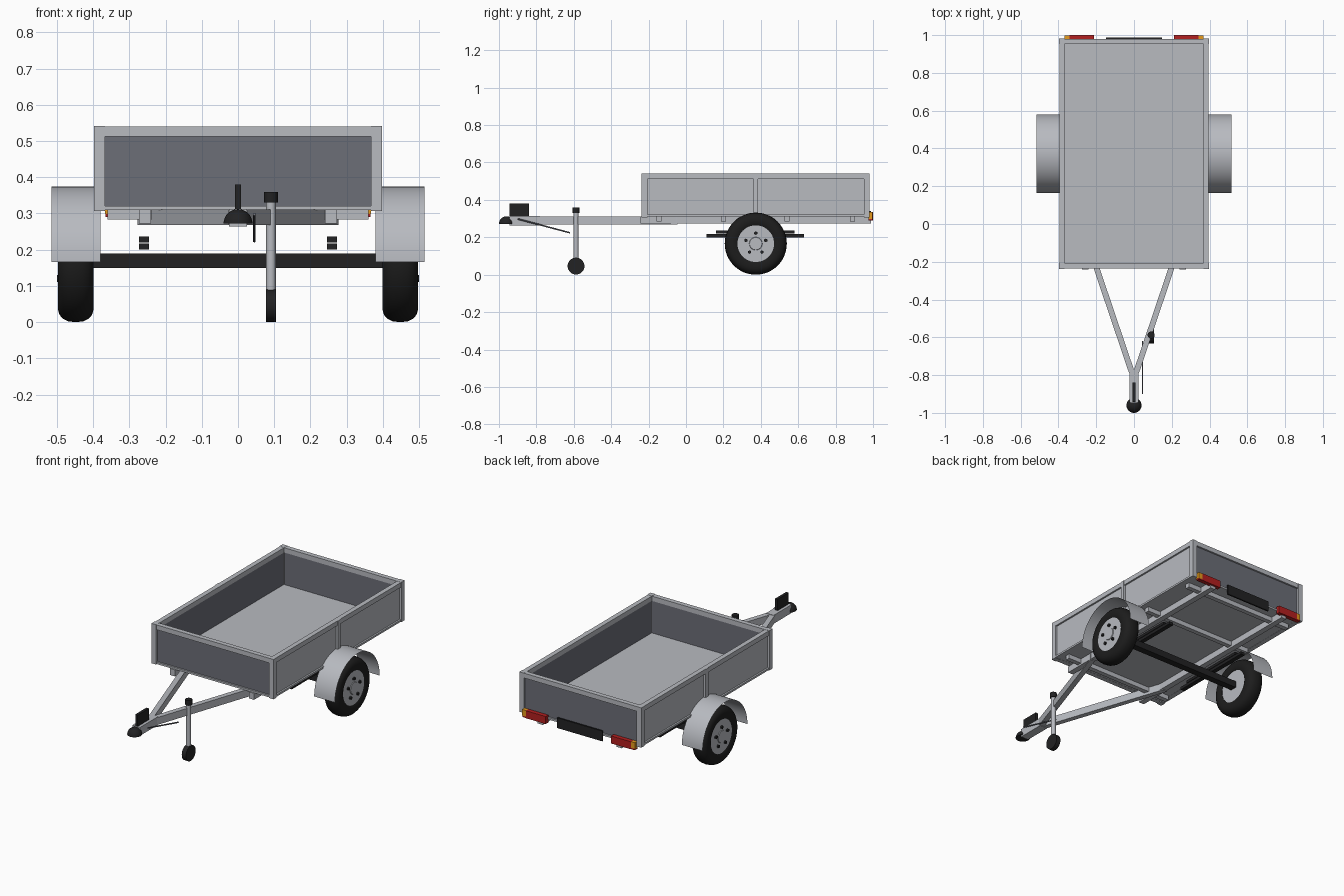
import bpy, bmesh, math
from mathutils import Vector, Matrix

cube = bpy.data.objects.get("Cube")
if cube:
    bpy.data.objects.remove(cube, do_unlink=True)


def material(name, rgb, rough=0.6):
    m = bpy.data.materials.new(name)
    m.use_nodes = True
    m.diffuse_color = (*rgb, 1)
    bsdf = m.node_tree.nodes["Principled BSDF"]
    bsdf.inputs["Base Color"].default_value = (*rgb, 1)
    bsdf.inputs["Roughness"].default_value = rough
    return m


ZINC = material("zinc grey", (0.48, 0.495, 0.53))
DARK = material("dark panel grey", (0.15, 0.157, 0.187))
RUBBER = material("tyre black", (0.012, 0.012, 0.012))
BLACK = material("black paint", (0.016, 0.016, 0.017))
RED = material("lamp red", (0.45, 0.014, 0.014))
AMBER = material("lamp amber", (0.8, 0.33, 0.012))


def finish(name, bm, mat, smooth=False):
    bmesh.ops.recalc_face_normals(bm, faces=bm.faces)
    me = bpy.data.meshes.new(name)
    bm.to_mesh(me)
    bm.free()
    me.materials.append(mat)
    ob = bpy.data.objects.new(name, me)
    bpy.context.collection.objects.link(ob)
    if smooth:
        bpy.ops.object.select_all(action="DESELECT")
        ob.select_set(True)
        bpy.context.view_layer.objects.active = ob
        bpy.ops.object.shade_smooth_by_angle(angle=math.radians(35))


def box(name, x, y, z, mat):
    """Box from (min, max) pairs."""
    bm = bmesh.new()
    bmesh.ops.create_cube(bm, size=1)
    for v in bm.verts:
        v.co = [(a + b) / 2 + c * (b - a) for (a, b), c in zip((x, y, z), v.co)]
    finish(name, bm, mat)


def pair(name, x, y, z, mat):
    """The same box on both sides."""
    box("left_" + name, x, y, z, mat)
    box("right_" + name, (-x[1], -x[0]), y, z, mat)


def rod(name, a, b, r, mat, sides=20):
    a, b = Vector(a), Vector(b)
    bm = bmesh.new()
    m = Matrix.Translation((a + b) / 2) @ (b - a).to_track_quat("Z", "Y").to_matrix().to_4x4()
    bmesh.ops.create_cone(bm, cap_ends=True, segments=sides, radius1=r, radius2=r,
                          depth=(b - a).length, matrix=m)
    finish(name, bm, mat, True)


def lathe(name, profile, centre, mat, side=1, steps=48):
    """Turn (offset, radius) points about an axle along x."""
    bm = bmesh.new()
    vs = [bm.verts.new((side * o, 0, r)) for o, r in profile]
    es = [bm.edges.new(p) for p in zip(vs, vs[1:])]
    bmesh.ops.spin(bm, geom=vs + es, cent=(0, 0, 0), axis=(1, 0, 0),
                   angle=math.tau, steps=steps, use_duplicate=False)
    bmesh.ops.remove_doubles(bm, verts=bm.verts, dist=1e-5)
    bmesh.ops.translate(bm, verts=bm.verts, vec=centre)
    finish(name, bm, mat, True)


# Tray floor and walls
W, Y0, Y1, Z0, Z1, T = 0.395, -0.235, 0.98, 0.31, 0.54, 0.028
box("floor", (-0.38, 0.38), (Y0 + 0.015, Y1 - 0.015), (0.311, 0.322), ZINC)
pair("side_panel", (0.378, 0.385), (Y0 + 0.01, Y1 - 0.01), (Z0 + 0.005, Z1 - 0.01), ZINC)
pair("side_liner", (0.37, 0.378), (Y0 + 0.01, Y1 - 0.01), (Z0 + 0.005, Z1 - 0.01), DARK)
for name, y in (("front_panel", Y0 + 0.01), ("tail_panel", Y1 - 0.025)):
    box(name, (-0.38, 0.38), (y, y + 0.015), (Z0 + 0.005, Z1 - 0.01), DARK)

# Tray frame: posts and rails
for z, label in (((Z1 - T, Z1), "top"), ((Z0, Z0 + 0.011), "bottom")):
    pair("side_rail_" + label, (W - T, W), (Y0, Y1), z, ZINC)
    box("front_rail_" + label, (T - W, W - T), (Y0, Y0 + T), z, ZINC)
    box("tail_rail_" + label, (T - W, W - T), (Y1 - T, Y1), z, ZINC)
pair("front_post", (W - T, W + 0.002), (Y0 - 0.002, Y0 + T), (Z0 - 0.003, Z1 + 0.001), ZINC)
pair("rear_post", (W - T, W + 0.002), (Y1 - T, Y1 + 0.002), (Z0 - 0.003, Z1 + 0.001), ZINC)
pair("middle_post", (0.38, W + 0.003), (0.36, 0.385), (Z0, Z1), ZINC)

# Chassis rails and crossmembers
pair("chassis_rail", (0.24, 0.274), (-0.242, 0.988), (0.273, 0.311), ZINC)
for i, y in enumerate((-0.145, 0.2, 0.54, 0.89)):
    box(f"crossmember_{i + 1}", (-0.36, 0.36), (y - 0.014, y + 0.014), (0.284, 0.312), ZINC)

# Drawbar: two converging beams and a nose
for side, label in ((1, "left"), (-1, "right")):
    bm = bmesh.new()
    ends = [(0.01, -0.79), (0.262, -0.045)]
    ring = [(x + d, y) for (x, y), ds in zip(ends, ((-0.016, 0.016), (0.016, -0.016))) for d in ds]
    face = bm.faces.new([bm.verts.new((side * x, y, 0.268)) for x, y in ring])
    up = bmesh.ops.extrude_face_region(bm, geom=[face])["geom"]
    bmesh.ops.translate(bm, vec=(0, 0, 0.043),
                        verts=[g for g in up if isinstance(g, bmesh.types.BMVert)])
    finish(label + "_drawbar", bm, ZINC)
box("drawbar_nose", (-0.025, 0.025), (-0.945, -0.78), (0.264, 0.313), ZINC)

# Coupling head, handle and brake rod
bm = bmesh.new()
bmesh.ops.create_uvsphere(bm, u_segments=32, v_segments=16, radius=0.04,
                          matrix=Matrix.Translation((0, -0.96, 0.272)))
bmesh.ops.bisect_plane(bm, geom=bm.verts[:] + bm.edges[:] + bm.faces[:],
                       plane_co=(0, 0, 0.272), plane_no=(0, 0, -1), clear_outer=True)
bmesh.ops.holes_fill(bm, edges=[e for e in bm.edges if e.is_boundary], sides=0)
finish("coupling_head", bm, BLACK, True)
box("coupling_handle", (-0.008, 0.008), (-0.943, -0.84), (0.312, 0.38), BLACK)
rod("brake_rod", (0.045, -0.9, 0.298), (0.045, -0.62, 0.224), 0.004, DARK, 10)

# Jockey wheel
JX, JY = 0.091, -0.588
rod("jockey_post", (JX, JY, 0.07), (JX, JY, 0.335), 0.0135, ZINC)
rod("jockey_cap", (JX, JY, 0.33), (JX, JY, 0.36), 0.019, BLACK)
rod("jockey_wheel", (JX - 0.0138, JY, 0.046), (JX + 0.0138, JY, 0.046), 0.045, BLACK, 32)

# Axle and leaf springs
CY, CZ = 0.373, 0.166
box("axle", (-0.41, 0.41), (CY - 0.02, CY + 0.02), (0.15, 0.189), BLACK)
pair("spring_lower_leaf", (0.246, 0.273), (0.11, 0.63), (0.2, 0.217), BLACK)
pair("spring_upper_leaf", (0.246, 0.273), (0.16, 0.58), (0.22, 0.236), BLACK)

# Road wheels and mudguards
for side, label in ((1, "left"), (-1, "right")):
    hub = Vector((side * 0.448, CY, CZ))
    lathe(label + "_tyre", [(-0.042, 0.096), (-0.049, 0.11), (-0.049, 0.132), (-0.045, 0.146),
                            (-0.035, 0.157), (-0.02, 0.164), (0, 0.166), (0.02, 0.164),
                            (0.035, 0.157), (0.045, 0.146), (0.049, 0.132), (0.049, 0.11),
                            (0.042, 0.096), (-0.042, 0.096)], hub, RUBBER, side)
    lathe(label + "_rim", [(-0.04, 0), (-0.04, 0.098), (0.043, 0.098), (0.043, 0.035),
                           (0.047, 0.033), (0.047, 0)], hub, ZINC, side)
    for i in range(5):
        a = math.tau * i / 5 + math.pi / 2
        p = hub + Vector((side * 0.038, 0.056 * math.cos(a), 0.056 * math.sin(a)))
        rod(f"{label}_wheel_nut_{i + 1}", p, p + Vector((side * 0.014, 0, 0)), 0.0095, BLACK, 6)
    # Thin half-round sheet over the tyre
    bm = bmesh.new()
    rows = []
    for i in range(33):
        a = math.pi * i / 32
        y, z = CY + 0.208 * math.cos(a), CZ + 0.208 * math.sin(a)
        rows.append([bm.verts.new((side * x, y, z)) for x in (0.38, 0.515)])
    for p, q in zip(rows, rows[1:]):
        bm.faces.new((p[0], p[1], q[1], q[0]))
    finish(label + "_mudguard", bm, ZINC, True)

# Rear lamps and blank rear plate
pair("tail_lamp", (0.213, 0.342), (0.975, 1.0), (0.29, 0.334), RED)
pair("turn_lamp", (0.342, 0.367), (0.975, 0.998), (0.298, 0.334), AMBER)
pair("turn_lamp_base", (0.342, 0.366), (0.975, 0.998), (0.29, 0.298), RED)
box("rear_plate", (-0.147, 0.147), (0.979, 0.988), (0.28, 0.34), BLACK)
